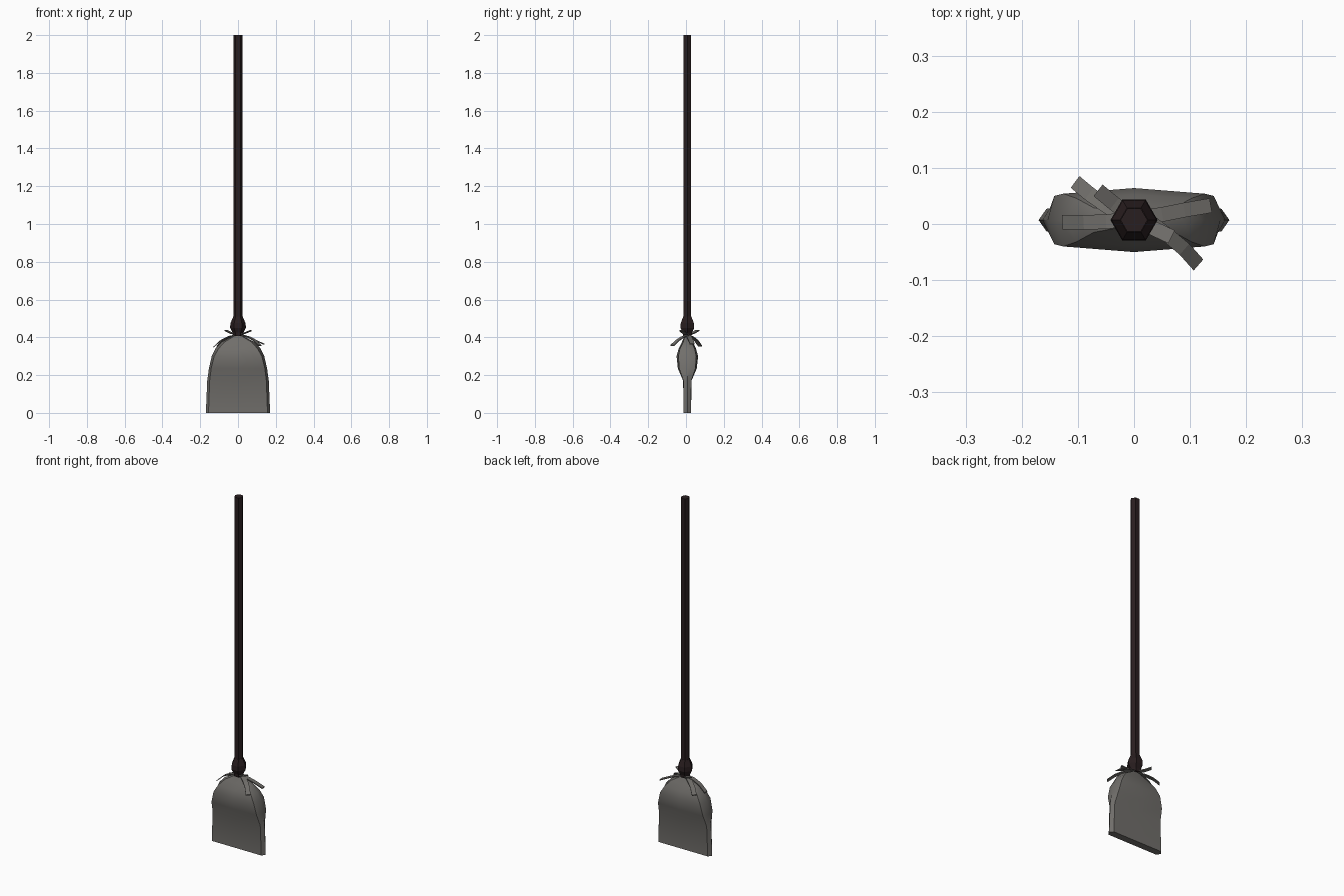
import bpy, bmesh, math
from mathutils import Vector

if "Cube" in bpy.data.objects:
    bpy.data.objects.remove(bpy.data.objects["Cube"])

CY = 0.007  # axis of the broom in y


def material(name, rgb):
    m = bpy.data.materials.new(name)
    m.diffuse_color = (*rgb, 1)
    m.use_nodes = True
    m.node_tree.nodes["Principled BSDF"].inputs["Base Color"].default_value = m.diffuse_color
    return m


WOOD = material("dark_wood", (0.022, 0.013, 0.014))
STRAW = material("grey_straw", (0.165, 0.158, 0.147))


def loft(name, rings, mat, smooth=None):
    """Skin a closed solid through equal-length rings of points."""
    bm = bmesh.new()
    vs = [[bm.verts.new(p) for p in ring] for ring in rings]
    n = len(rings[0])
    for a, b in zip(vs, vs[1:]):
        for i in range(n):
            j = (i + 1) % n
            bm.faces.new((a[i], a[j], b[j], b[i]))
    bm.faces.new(vs[0][::-1])
    bm.faces.new(vs[-1])
    bmesh.ops.recalc_face_normals(bm, faces=bm.faces)
    me = bpy.data.meshes.new(name)
    bm.to_mesh(me)
    bm.free()
    me.materials.append(mat)
    ob = bpy.data.objects.new(name, me)
    bpy.context.collection.objects.link(ob)
    if smooth:
        bpy.ops.object.select_all(action='DESELECT')
        ob.select_set(True)
        bpy.context.view_layer.objects.active = ob
        bpy.ops.object.shade_smooth_by_angle(angle=math.radians(smooth))
    return ob


def hexagon(r, z):
    return [(r * math.cos(i * math.pi / 3), CY + r * math.sin(i * math.pi / 3), z)
            for i in range(6)]


# Handle and the swollen collar at its foot
loft("handle", [hexagon(0.024, 0.48), hexagon(0.024, 2.0)], WOOD)
loft("collar", [hexagon(r, z) for r, z in
                ((0.026, 0.408), (0.029, 0.425), (0.042, 0.45), (0.040, 0.475), (0.025, 0.51))], WOOD)


# Straw head: flat at the sweeping edge, bulging below the collar
def head_ring(z, tip, corner, depth, mid):
    pts = [(tip, 0), (corner, depth), (0, mid), (-corner, depth),
           (-tip, 0), (-corner, -depth), (0, -mid), (corner, -depth)]
    return [(x, CY + y, z) for x, y in pts]


loft("straw_head", [head_ring(*r) for r in (
    (0.0, 0.170, 0.156, 0.020, 0.020),
    (0.17, 0.163, 0.150, 0.021, 0.022),
    (0.235, 0.154, 0.142, 0.043, 0.050),
    (0.30, 0.139, 0.126, 0.047, 0.057),
    (0.34, 0.120, 0.103, 0.039, 0.046),
    (0.375, 0.088, 0.072, 0.022, 0.029),
    (0.40, 0.040, 0.030, 0.014, 0.017),
    (0.412, 0.018, 0.012, 0.010, 0.012))], STRAW, 40)


# Loose straws fanning out from the binding
def straw(name, path, w=0.026, t=0.005):
    path = [Vector(p) for p in path]
    d = path[-1] - path[0]
    side = Vector((-d.y, d.x, 0)).normalized() * (w / 2)
    up = Vector((0, 0, t / 2))
    loft(name, [[p - side - up, p + side - up, p + side + up, p - side + up]
                for p in path], STRAW)


straws = [
    [(0.00, 0.01, 0.415), (0.05, 0.017, 0.402), (0.09, 0.025, 0.386), (0.137, 0.033, 0.364)],
    [(0.00, 0.01, 0.415), (-0.05, 0.004, 0.405), (-0.09, 0.003, 0.385), (-0.128, 0.003, 0.35)],
    [(0.02, 0.01, 0.412), (0.06, -0.02, 0.400), (0.09, -0.045, 0.383), (0.115, -0.073, 0.357)],
    [(-0.01, 0.005, 0.412), (-0.05, 0.033, 0.400), (-0.08, 0.054, 0.383), (-0.105, 0.075, 0.354)],
    [(0.00, 0.01, 0.412), (0.035, -0.008, 0.422), (0.067, -0.023, 0.435)],
    [(0.00, 0.01, 0.412), (-0.035, 0.036, 0.422), (-0.064, 0.060, 0.436)],
]
for i, path in enumerate(straws):
    straw(f"loose_straw_{i + 1}", path)
